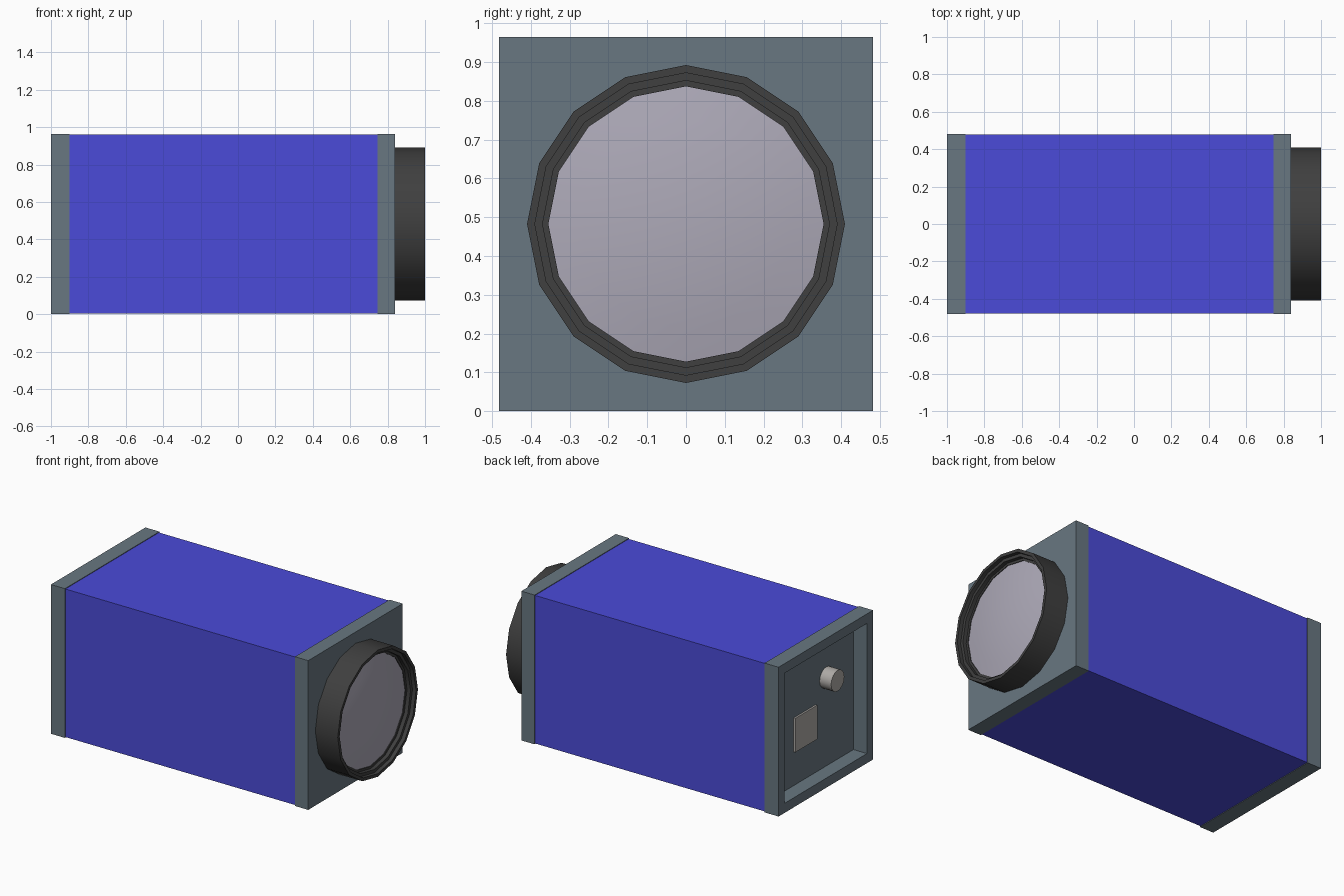
import bpy, bmesh
from math import sin, cos, pi, radians

if "Cube" in bpy.data.objects:
    bpy.data.objects.remove(bpy.data.objects["Cube"])

CZ = 0.4825   # height of the camera axis
H = 0.4825    # half width of the end plates


def material(name, rgb):
    m = bpy.data.materials.new(name)
    m.diffuse_color = (*rgb, 1)
    m.use_nodes = True
    m.node_tree.nodes["Principled BSDF"].inputs["Base Color"].default_value = m.diffuse_color
    return m


BLUE = material("blue", (0.07, 0.07, 0.69))
SLATE = material("slate", (0.14, 0.185, 0.22))
BLACK = material("black", (0.05, 0.05, 0.05))
GLASS = material("glass", (0.42, 0.40, 0.48))
METAL = material("metal", (0.42, 0.40, 0.38))


def finish(name, bm, mat, smooth=False):
    bmesh.ops.recalc_face_normals(bm, faces=bm.faces)
    me = bpy.data.meshes.new(name)
    bm.to_mesh(me)
    bm.free()
    ob = bpy.data.objects.new(name, me)
    bpy.context.collection.objects.link(ob)
    me.materials.append(mat)
    if smooth:
        bpy.ops.object.select_all(action='DESELECT')
        ob.select_set(True)
        bpy.context.view_layer.objects.active = ob
        bpy.ops.object.shade_smooth_by_angle(angle=radians(30))
    return ob


def box(name, x, y, z, mat):
    bm = bmesh.new()
    bmesh.ops.create_cube(bm, size=1)
    for v in bm.verts:
        v.co = [a + (c + 0.5) * (b - a) for c, (a, b) in zip(v.co, (x, y, z))]
    return finish(name, bm, mat)


def lathe(name, profile, mat, n=16, y=0, z=CZ, closed=False):
    """Turn (x, radius) points about an axis along x; radius 0 makes a pole."""
    bm = bmesh.new()
    rings = []
    for x, r in profile:
        k = n if r > 0 else 1
        rings.append([bm.verts.new((x, y + r * sin(2 * pi * i / n), z + r * cos(2 * pi * i / n)))
                      for i in range(k)])
    pairs = list(zip(rings, rings[1:] + rings[:1]))
    for a, b in pairs if closed else pairs[:-1]:
        for i in range(n):
            j = (i + 1) % n
            quad = [a[i % len(a)], a[j % len(a)], b[j % len(b)], b[i % len(b)]]
            bm.faces.new(list(dict.fromkeys(quad)))
    return finish(name, bm, mat, True)


# Body and front plate
box("body", (-0.9, 0.745), (-0.478, 0.478), (0.004, 0.961), BLUE)
box("front_plate", (0.745, 0.84), (-H, H), (0, 2 * H), SLATE)

# Rear frame: square ring around a recessed panel
bm = bmesh.new()
loops = []
for x, h in ((-1, H), (-0.9, H), (-0.9, H - 0.062), (-1, H - 0.062)):
    loops.append([bm.verts.new((x, h * sy, CZ + h * sz))
                  for sy, sz in ((-1, -1), (1, -1), (1, 1), (-1, 1))])
for a, b in zip(loops, loops[1:] + loops[:1]):
    for i in range(4):
        j = (i + 1) % 4
        bm.faces.new((a[i], a[j], b[j], b[i]))
finish("rear_frame", bm, SLATE)
box("rear_panel", (-0.903, -0.897), (-0.44, 0.44), (0.04, 0.925), SLATE)

# Rear connectors
box("data_port", (-0.915, -0.9), (-0.035, 0.19), (0.28, 0.50), METAL)
lathe("round_socket", [(-0.9, 0), (-0.9, 0.068), (-0.985, 0.068), (-0.985, 0)],
      METAL, y=-0.143, z=0.635)

# Lens mount with stepped inner lip
lathe("lens_ring", [(0.84, 0.41), (1.0, 0.41), (1.0, 0.39), (0.975, 0.39), (0.975, 0.37),
                    (0.95, 0.37), (0.95, 0.355), (0.84, 0.355)], BLACK, closed=True)

# Domed glass
dome = [(0.945 + 0.035 * (1 - (r / 0.357) ** 2), r) for r in (0.357, 0.27, 0.18, 0.09, 0)]
lathe("lens_glass", dome, GLASS)
